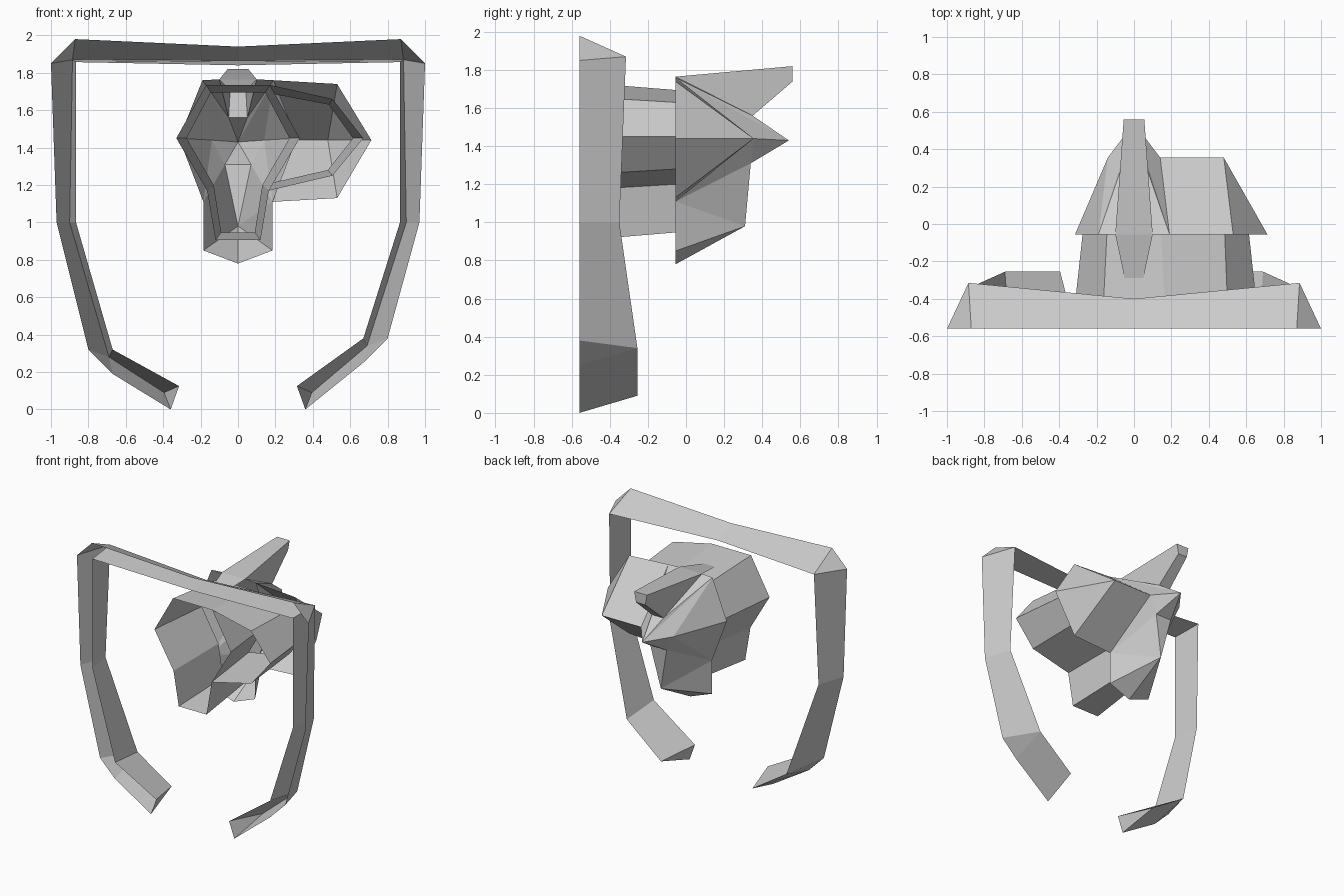
import bpy, bmesh
from mathutils import Vector

cube = bpy.data.objects.get("Cube")
if cube:
    bpy.data.objects.remove(cube, do_unlink=True)

grey = bpy.data.materials.new("plain_grey")
grey.use_nodes = True
grey.diffuse_color = (0.6, 0.6, 0.6, 1)
grey.node_tree.nodes["Principled BSDF"].inputs["Base Color"].default_value = (0.6, 0.6, 0.6, 1)


def build(name, faces):
    """Make a flat-shaded mesh from faces given as lists of points."""
    bm = bmesh.new()
    for face in faces:
        points = []
        for p in face:
            if p not in points:
                points.append(p)
        if len(points) > 2:
            bm.faces.new([bm.verts.new(Vector(p)) for p in points])
    bmesh.ops.remove_doubles(bm, verts=bm.verts, dist=0.0005)
    bmesh.ops.recalc_face_normals(bm, faces=bm.faces)
    mesh = bpy.data.meshes.new(name)
    bm.to_mesh(mesh)
    bm.free()
    mesh.materials.append(grey)
    obj = bpy.data.objects.new(name, mesh)
    bpy.context.collection.objects.link(obj)
    return obj


def bridge(a, b, closed=False):
    """Quads between two matching rows of points."""
    n = len(a) if closed else len(a) - 1
    return [[a[i], a[(i + 1) % len(a)], b[(i + 1) % len(a)], b[i]] for i in range(n)]


FRONT, RIM = -0.56, -0.055


# Frame: V-shaped channel, open to the front, running down each side
def frame_half(s, lift):
    corner_back, corner_in = (s * .885, -.315, 1.87), (s * .866, FRONT, 1.857)
    bend_back, bend_in = (s * .69, -.255, .28 + lift), (s * .67, FRONT, .32 + lift)
    stations = [
        [(0, FRONT, 1.94), (0, -.4, 1.865), (0, FRONT, 1.84)],
        [(s * .87, FRONT, 1.98), corner_back, corner_in],
        [(s * 1.0, FRONT, 1.85), corner_back, corner_in],
        [(s * .97, FRONT, 1.0), (s * .9, -.35, 1.0), (s * .866, FRONT, 1.0)],
        [(s * .8, FRONT, .32 + lift), bend_back, bend_in],
        [(s * .67, FRONT, .19 + lift), bend_back, bend_in],
        [(s * .36, FRONT, 0), (s * .395, -.255, .09), (s * .315, FRONT, .125)],
    ]
    faces = [stations[-1]]
    for a, b in zip(stations, stations[1:]):
        faces += bridge(a, b)
    return faces


build("frame", frame_half(-1, 0) + frame_half(1, .06))

# Faceted mask shell, open at the rim, with a hole under the horn
tip, bottom, chin = (0, .54, 1.43), (0, .31, .98), (0, RIM, .78)
mask = []
parts = {}
for s in (-1, 1):
    top, side = (s * .19, RIM, 1.76), (s * .315, RIM, 1.45)
    jaw, jaw_low = (s * .185, RIM, 1.11), (s * .185, RIM, .85)
    cheek, nostril = (s * .14, .355, 1.44), (s * .07, .34, 1.31)
    horn_mid, horn_root = (s * .1, RIM, 1.765), (s * .05, .35, 1.56)
    mask += [
        [top, horn_mid, horn_root], [top, horn_root, tip],
        [top, tip, cheek], [top, cheek, side], [side, cheek, jaw],
        [cheek, nostril, jaw], [cheek, tip, nostril],
        [jaw, nostril, bottom], [jaw, bottom, jaw_low], [jaw_low, bottom, chin],
    ]
    parts[s] = (nostril, horn_root, top, cheek, jaw)
mask += [[tip, parts[-1][0], parts[1][0]], [parts[-1][0], bottom, parts[1][0]],
         [tip, parts[-1][1], parts[1][1]]]
build("mask", mask)

# Wedge-shaped lobe beside the mask
top, cheek, jaw = parts[1][2:]
out_top, out_side, out_low = (.53, RIM, 1.74), (.713, RIM, 1.44), (.53, RIM, 1.13)
ridge = (.48, .355, 1.44)
build("side_lobe", [[top, out_top, ridge, cheek], [jaw, cheek, ridge, out_low],
                    [out_top, out_side, ridge], [out_side, out_low, ridge]])

# Horn: flat top strip with a wedge body rising off the mask
horn = []
top_rows = []
for s in (-1, 1):
    tail, mid, end = (s * .05, -.29, 1.715), (s * .1, RIM, 1.765), (s * .055, .56, 1.82)
    low, root = (s * .04, .56, 1.74), (s * .05, .35, 1.56)
    horn.append([mid, end, low, root])
    top_rows.append([tail, mid, end, low, root])
build("horn", horn + bridge(top_rows[0], top_rows[1]))


# Open tubes that flare toward the front
def ring(points, y):
    return [(x, y, z) for x, z in points]


def mirrored(points):
    return points + [(-x, z) for x, z in reversed(points)]


main_front = mirrored([(.17, 1.735), (.33, 1.45), (.165, 1.17), (.12, .905)])
main_back = mirrored([(.145, 1.695), (.275, 1.45), (.13, 1.2), (.09, .947)])
build("main_tube", bridge(ring(main_front, FRONT), ring(main_back, RIM), True))

lobe_front = [(.17, 1.735), (.505, 1.66), (.67, 1.45), (.505, 1.25), (.165, 1.17)]
lobe_back = [(.145, 1.695), (.485, 1.63), (.615, 1.45), (.48, 1.28), (.13, 1.2)]
build("side_tube", bridge(ring(lobe_front, FRONT), ring(lobe_back, RIM)))
